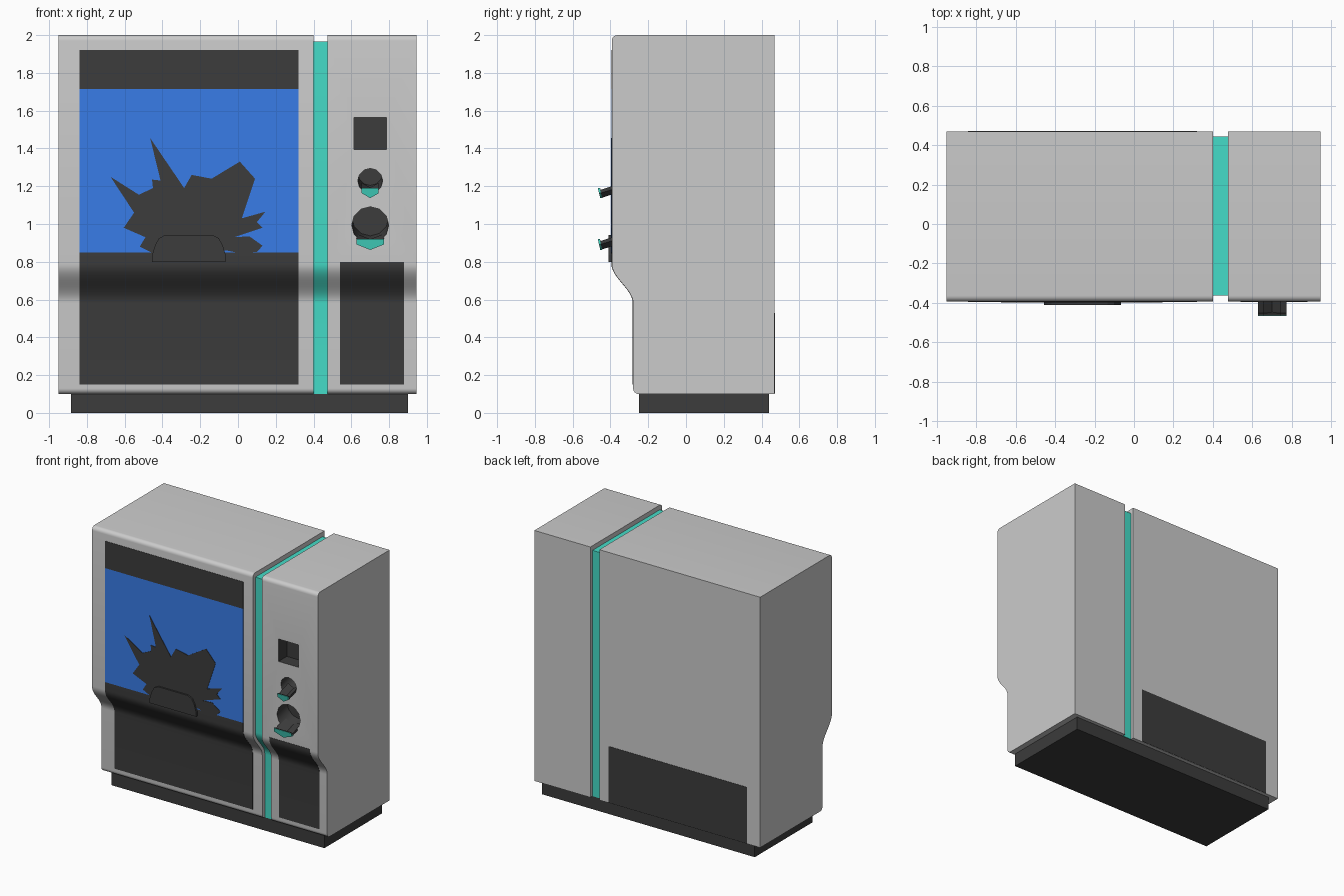
import bpy, bmesh, math

if "Cube" in bpy.data.objects:
    bpy.data.objects.remove(bpy.data.objects["Cube"])

FRONT, LOW, BACK = -0.393, -0.28, 0.468   # upper front, lower front, back (y)
BOT, TOP, R = 0.10, 2.0, 0.03


def material(name, rgb):
    m = bpy.data.materials.new(name)
    m.diffuse_color = (*rgb, 1)
    m.use_nodes = True
    m.node_tree.nodes["Principled BSDF"].inputs["Base Color"].default_value = m.diffuse_color
    return m


GREY = material("grey_metal", (0.8, 0.8, 0.8))
DARK = material("dark", (0.045, 0.045, 0.045))
BLUE = material("blue_screen", (0.04, 0.2, 0.8))
TEAL = material("teal", (0.06, 0.72, 0.58))


def loft(name, ring_a, ring_b, mat):
    """Closed solid between two matching rings of 3D points."""
    bm = bmesh.new()
    a = [bm.verts.new(p) for p in ring_a]
    b = [bm.verts.new(p) for p in ring_b]
    n = len(a)
    bm.faces.new(a)
    bm.faces.new(b[::-1])
    for i in range(n):
        j = (i + 1) % n
        bm.faces.new((a[j], a[i], b[i], b[j]))
    bmesh.ops.recalc_face_normals(bm, faces=bm.faces)
    me = bpy.data.meshes.new(name)
    bm.to_mesh(me)
    bm.free()
    me.materials.append(mat)
    ob = bpy.data.objects.new(name, me)
    bpy.context.collection.objects.link(ob)
    return ob


def along_x(name, yz, x0, x1, mat):
    return loft(name, [(x0, y, z) for y, z in yz], [(x1, y, z) for y, z in yz], mat)


def along_y(name, xz, y0, y1, mat, lift=0.0):
    return loft(name, [(x, y0, z) for x, z in xz], [(x, y1, z + lift) for x, z in xz], mat)


def select(ob):
    bpy.ops.object.select_all(action='DESELECT')
    ob.select_set(True)
    bpy.context.view_layer.objects.active = ob


def smooth(ob):
    select(ob)
    bpy.ops.object.shade_smooth_by_angle(angle=math.radians(35))


# Front curve: the upper cabinet steps back to the lower one in an S bend
Z_LO, Z_HI, STEPS = 0.58, 0.79, 14


def front_y(z):
    t = min(max((z - Z_LO) / (Z_HI - Z_LO), 0), 1)
    return LOW + (FRONT - LOW) * (1 - math.cos(math.pi * t)) / 2


def front_points(z0, z1, offset=0.0):
    bend = [Z_LO + (Z_HI - Z_LO) * i / STEPS for i in range(STEPS + 1)]
    zs = [z0] + [z for z in bend if z0 < z < z1] + [z1]
    return [(front_y(z) + offset, z) for z in zs]


# Cabinet halves, rounded at the top and bottom front edges
arc = [math.pi / 2 * i / 6 for i in range(7)]
low_round = [(LOW + R - R * math.sin(a), BOT + R - R * math.cos(a)) for a in arc]
top_round = [(FRONT + R - R * math.cos(a), TOP - R + R * math.sin(a)) for a in arc]
profile = ([(BACK, BOT)] + low_round + front_points(BOT + R, TOP - R)[1:-1]
           + top_round + [(BACK, TOP)])
main_cabinet = along_x("main_cabinet", profile, -0.95, 0.40, GREY)
side_cabinet = along_x("side_cabinet", profile, 0.475, 0.945, GREY)

# Recesses in the side cabinet: square slot and two slanted round outlets
CX = 0.70


def polygon(z, r, n=12):
    return [(CX + r * math.sin(2 * math.pi * i / n), z - r * math.cos(2 * math.pi * i / n))
            for i in range(n)]


square = [(0.615, 1.395), (0.785, 1.395), (0.785, 1.565), (0.615, 1.565)]
cutters = [along_y("slot_cutter", square, FRONT - 0.02, FRONT + 0.10, DARK),
           along_y("small_outlet_cutter", polygon(1.225, 0.066), FRONT - 0.01,
                   FRONT + 0.12, DARK, 0.045),
           along_y("large_outlet_cutter", polygon(0.99, 0.098), FRONT - 0.01,
                   FRONT + 0.12, DARK, 0.045)]
for c in cutters:
    c.hide_render = True
    mod = side_cabinet.modifiers.new("cut", 'BOOLEAN')
    mod.object = c
    mod.operation = 'DIFFERENCE'
    mod.solver = 'EXACT'
    mod.material_mode = 'TRANSFER'
    select(side_cabinet)
    bpy.ops.object.modifier_apply(modifier=mod.name)
for c in cutters:
    bpy.data.objects.remove(c)
smooth(main_cabinet)
smooth(side_cabinet)

# Teal strip set back inside the gap between the halves
strip = front_points(BOT, 1.965, 0.03) + [(BACK - 0.025, 1.965), (BACK - 0.025, BOT)]
smooth(along_x("divider_strip", strip, 0.395, 0.48, TEAL))

# Plinth
along_x("base_plinth", [(-0.25, 0), (0.44, 0), (0.44, BOT), (-0.25, BOT)], -0.885, 0.90, DARK)

# Thin panels that follow the front curve
for name, x0, x1, z0, z1, mat in (
        ("header_panel", -0.84, 0.32, 1.715, 1.92, DARK),
        ("screen", -0.84, 0.32, 0.85, 1.715, BLUE),
        ("lower_front_panel", -0.84, 0.32, 0.15, 0.85, DARK),
        ("side_lower_panel", 0.54, 0.88, 0.15, 0.80, DARK)):
    outer = front_points(z0, z1, -0.002)
    inner = front_points(z0, z1, 0.004)
    smooth(along_x(name, outer + inner[::-1], x0, x1, mat))

# Rear service panel
rear = [(-0.84, 0.102), (0.32, 0.102), (0.32, 0.53), (-0.84, 0.53)]
along_y("rear_panel", rear, BACK - 0.004, BACK + 0.002, DARK)

# Abstract spiky shape on the screen
spikes = [(-0.46, 0.85), (-0.52, 0.88), (-0.49, 0.93), (-0.605, 0.98), (-0.55, 1.06),
          (-0.675, 1.25), (-0.525, 1.155), (-0.45, 1.19), (-0.455, 1.235), (-0.41, 1.23),
          (-0.465, 1.455), (-0.285, 1.19), (-0.245, 1.26), (-0.14, 1.24), (0.01, 1.33),
          (0.09, 1.24), (0.02, 1.03), (0.145, 1.065), (0.10, 1.01), (0.13, 0.98),
          (-0.02, 0.93), (0.06, 0.935), (0.13, 0.885), (0.10, 0.852), (0.01, 0.845),
          (-0.06, 0.86)]
along_y("spiky_shape", spikes, FRONT - 0.005, FRONT, DARK)

# Rounded raised block below it
half = [(0.195, 0.80), (0.195, 0.835), (0.178, 0.89), (0.158, 0.925), (0.125, 0.942)]
block = [(-0.26 + x, z) for x, z in half] + [(-0.26 - x, z) for x, z in half[::-1]]
along_y("raised_block", block, FRONT - 0.017, FRONT, DARK)


# Outlet spouts: V-bottomed trough with an upturned teal lip
def spout(name, w, z_top, z_side, z_bot):
    t = 0.018
    v = [(-w, z_side), (0, z_bot), (w, z_side), (w, z_side + t), (0, z_bot + t),
         (-w, z_side + t)]
    loft(name + "_trough",
         [(CX + x, -0.452, z) for x, z in v],
         [(CX + x, FRONT + 0.06, z + 0.038) for x, z in v], DARK)
    lip = [(-w, z_top), (-w, z_side), (0, z_bot), (w, z_side), (w, z_top)]
    lean = lambda z: -0.454 - 0.013 * (z - z_bot) / (z_top - z_bot)
    loft(name + "_lip",
         [(CX + x, lean(z), z) for x, z in lip],
         [(CX + x, lean(z) + 0.010, z) for x, z in lip], TEAL)
    # dark inner lining of the lip
    loft(name + "_lip_lining",
         [(CX + x, lean(z) + 0.003, z + 0.001) for x, z in lip],
         [(CX + x, lean(z) + 0.012, z + 0.001) for x, z in lip], DARK)


spout("small_outlet", 0.045, 1.19, 1.163, 1.137)
spout("large_outlet", 0.073, 0.92, 0.892, 0.863)
